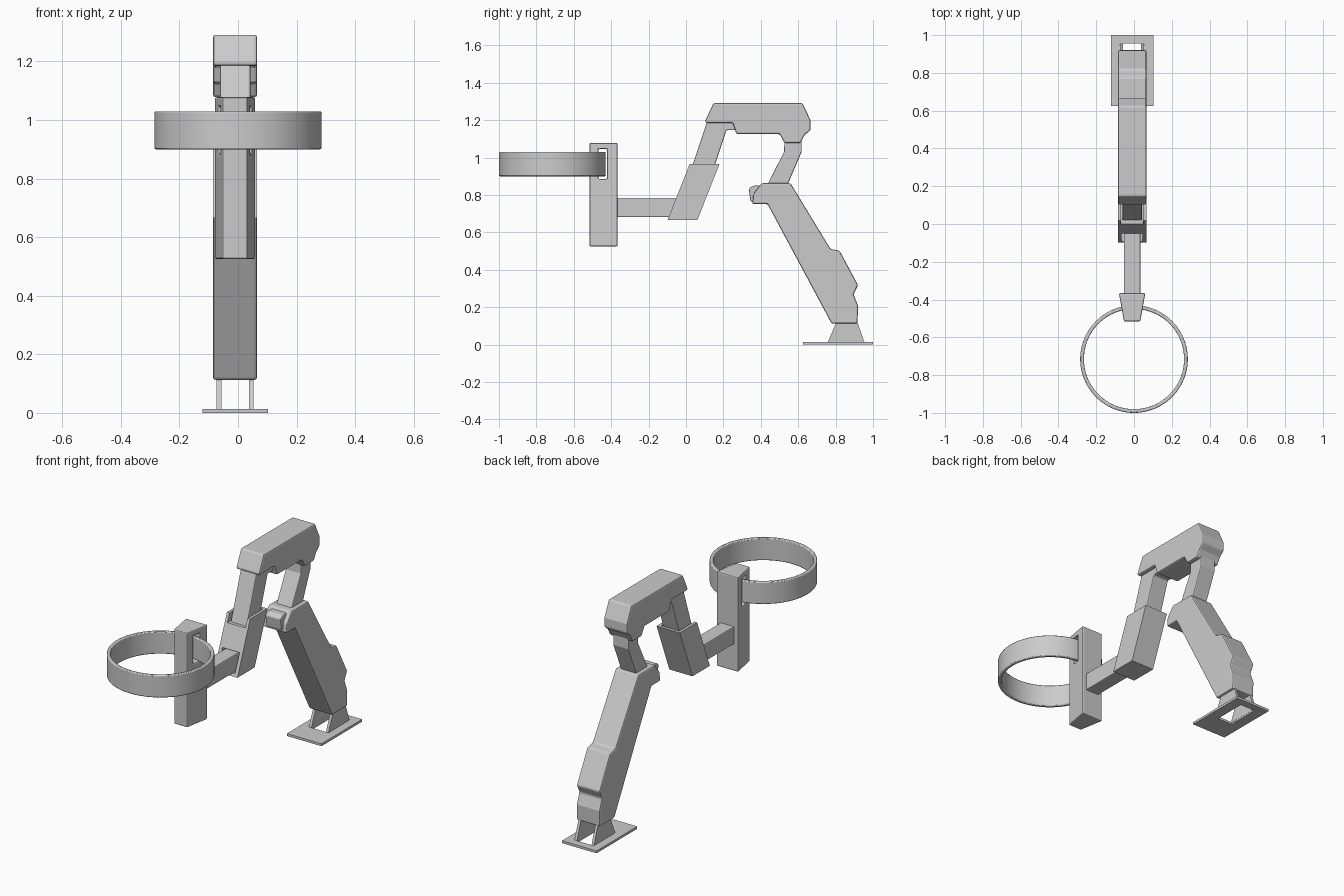
import bpy, bmesh, math

if "Cube" in bpy.data.objects:
    bpy.data.objects.remove(bpy.data.objects["Cube"])

CX = -0.01  # the arm's own centre plane


def finish(name, bm, bevel=0.0, cutters=(), smooth=False):
    bmesh.ops.recalc_face_normals(bm, faces=bm.faces)
    me = bpy.data.meshes.new(name)
    bm.to_mesh(me)
    bm.free()
    ob = bpy.data.objects.new(name, me)
    bpy.context.collection.objects.link(ob)
    bpy.ops.object.select_all(action='DESELECT')
    bpy.context.view_layer.objects.active = ob
    ob.select_set(True)
    for c in cutters:
        m = ob.modifiers.new("cut", 'BOOLEAN')
        m.operation, m.solver, m.object = 'DIFFERENCE', 'EXACT', c
        bpy.ops.object.modifier_apply(modifier=m.name)
        c.hide_render = True
        bpy.data.objects.remove(c)
    if bevel:
        m = ob.modifiers.new("bevel", 'BEVEL')
        m.width, m.segments = bevel, 2
        m.limit_method, m.angle_limit = 'ANGLE', math.radians(30)
    if smooth:
        bpy.ops.object.shade_smooth_by_angle(angle=math.radians(35))
    return ob


def extrude(name, pts, axis, a, b, **kw):
    """Closed profile extruded along x (pts are y,z) or z (pts are x,y)."""
    bm = bmesh.new()
    place = (lambda p, t: (t, p[0], p[1])) if axis == 'x' else (lambda p, t: (p[0], p[1], t))
    lo = [bm.verts.new(place(p, a)) for p in pts]
    hi = [bm.verts.new(place(p, b)) for p in pts]
    bm.faces.new(lo)
    bm.faces.new(hi)
    n = len(pts)
    for i in range(n):
        j = (i + 1) % n
        bm.faces.new((lo[i], lo[j], hi[j], hi[i]))
    return finish(name, bm, **kw)


def side(name, pts, half, **kw):
    return extrude(name, pts, 'x', CX - half, CX + half, **kw)


def rect(a, b, c, d):
    return [(a, c), (b, c), (b, d), (a, d)]


# Foot plate with a window between the two brackets
window = side("window_cutter", rect(0.76, 0.955, -0.1, 0.1), 0.048)
side("base_plate", rect(0.625, 1.0, 0, 0.014), 0.112, cutters=[window])
for label, s in (("left", -1), ("right", 1)):
    x = CX + s * 0.055
    extrude(label + "_bracket", [(0.757, 0.01), (0.955, 0.01), (0.915, 0.125), (0.805, 0.125)],
            'x', x - 0.008, x + 0.008)

# Lower arm, with the small motor cap at its elbow
side("lower_arm", [(0.917, 0.113), (0.778, 0.113), (0.436, 0.751), (0.355, 0.751),
                   (0.36, 0.805), (0.404, 0.863), (0.559, 0.863), (0.773, 0.511),
                   (0.821, 0.503), (0.92, 0.318), (0.896, 0.27), (0.92, 0.206)],
     0.075, bevel=0.008)
side("elbow_cap", [(0.345, 0.765), (0.335, 0.835), (0.36, 0.85), (0.45, 0.85), (0.45, 0.765)],
     0.05, bevel=0.006)

# Link from elbow to the top beam
side("elbow_link", [(0.527, 1.1), (0.618, 1.1), (0.618, 1.03), (0.537, 0.84),
                    (0.427, 0.84), (0.524, 1.03)], 0.05, bevel=0.006)

# Top beam
side("top_beam", [(0.147, 1.291), (0.623, 1.291), (0.666, 1.2), (0.666, 1.147),
                  (0.634, 1.12), (0.612, 1.078), (0.527, 1.078), (0.5, 1.126),
                  (0.27, 1.126), (0.25, 1.185), (0.104, 1.185), (0.104, 1.2)],
     0.075, bevel=0.008)

# Hanging arm that slides into the sleeve
side("hanging_arm", [(0.115, 1.2), (0.265, 1.2), (0.265, 1.147), (0.217, 1.147),
                     (0.124, 0.87), (0.005, 0.87)], 0.052, bevel=0.006)

# Sleeve: pocket open at the top front, slot for the forearm below
pocket = side("pocket_cutter", [(-0.1, 0.915), (0.142, 0.915), (0.175, 1.0), (-0.1, 1.0)], 0.058)
slot = side("slot_cutter", rect(-0.2, -0.01, 0.682, 0.79), 0.055)
side("sleeve", [(0.019, 0.965), (0.179, 0.965), (0.061, 0.666), (-0.099, 0.666)],
     0.075, cutters=[pocket, slot])

# Forearm
side("forearm", rect(-0.39, 0.02, 0.682, 0.785), 0.044, bevel=0.006)

# Tapered mast, slotted where the ring passes through
ring_slot = side("ring_slot_cutter", rect(-0.468, -0.423, 0.885, 1.047), 0.2)
extrude("mast", [(-0.08, -0.366), (0.06, -0.366), (0.033, -0.516), (-0.053, -0.516)],
        'z', 0.525, 1.078, bevel=0.007, cutters=[ring_slot])

# Hoop
bm = bmesh.new()
N = 96
section = [(0.265, 0.9), (0.285, 0.9), (0.285, 1.03), (0.265, 1.03)]
loops = []
for i in range(N):
    t = 2 * math.pi * i / N
    loops.append([bm.verts.new((r * math.cos(t), -0.715 + r * math.sin(t), z)) for r, z in section])
for i in range(N):
    p, q = loops[i], loops[(i + 1) % N]
    for k in range(4):
        bm.faces.new((p[k], q[k], q[(k + 1) % 4], p[(k + 1) % 4]))
finish("hoop", bm, bevel=0.005, smooth=True)
